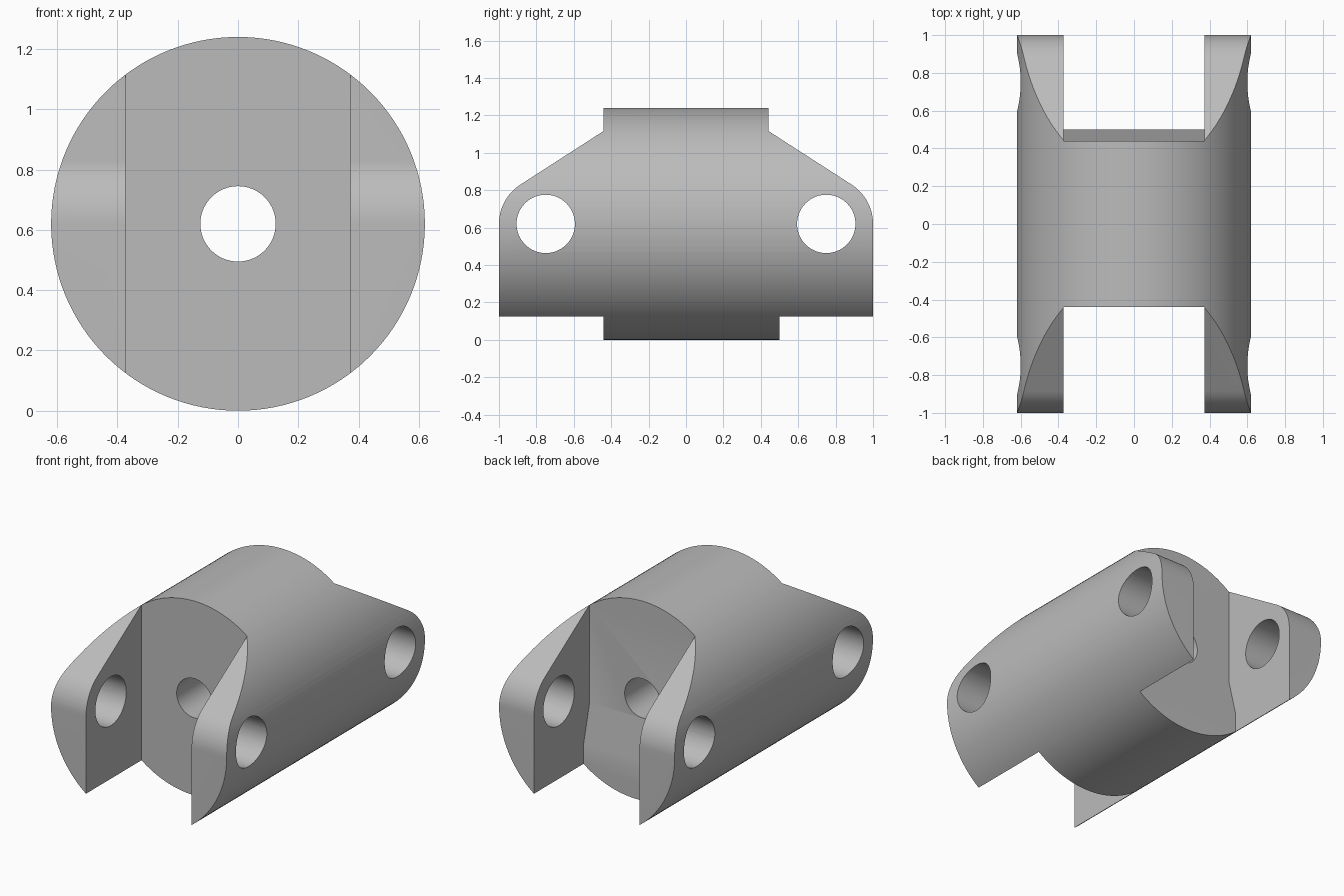
import bpy
import bmesh
from math import sin, cos, radians, pi
from mathutils import Vector

if "Cube" in bpy.data.objects:
    bpy.data.objects.remove(bpy.data.objects["Cube"], do_unlink=True)

R = 0.62          # body radius, also the height of its axis
SLOT = 0.373      # half width of the end slots
STEP = 0.44       # where the slots begin
PIN_Y = 0.75      # position of the cross holes


def prism(name, outline, half_width):
    """Extrude a closed (y, z) outline along x."""
    bm = bmesh.new()
    face = bm.faces.new([bm.verts.new((-half_width, y, z)) for y, z in outline])
    out = bmesh.ops.extrude_face_region(bm, geom=[face])
    verts = [g for g in out["geom"] if isinstance(g, bmesh.types.BMVert)]
    bmesh.ops.translate(bm, verts=verts, vec=Vector((2 * half_width, 0, 0)))
    bmesh.ops.recalc_face_normals(bm, faces=bm.faces)
    mesh = bpy.data.meshes.new(name)
    bm.to_mesh(mesh)
    bm.free()
    obj = bpy.data.objects.new(name, mesh)
    bpy.context.collection.objects.link(obj)
    return obj


def cylinder(name, radius, depth, location, rotation, sides):
    bpy.ops.mesh.primitive_cylinder_add(vertices=sides, radius=radius, depth=depth,
                                        location=location, rotation=rotation)
    obj = bpy.context.object
    obj.name = name
    return obj


def cut(target, cutter, operation="DIFFERENCE"):
    """Apply a boolean and discard the cutter."""
    cutter.hide_render = True
    mod = target.modifiers.new(cutter.name, "BOOLEAN")
    mod.operation = operation
    mod.solver = "EXACT"
    mod.object = cutter
    bpy.context.view_layer.objects.active = target
    bpy.ops.object.modifier_apply(modifier=mod.name)
    bpy.data.objects.remove(cutter, do_unlink=True)


# Round body lying along y
body = cylinder("clevis_body", R, 2, (0, 0, R), (pi / 2, 0, 0), 128)

# Side profile: sloped shoulders ending in rounded ear tips
ear = 0.25
tip = [(PIN_Y + ear * cos(radians(a)), R + ear * sin(radians(a)))
       for a in [58 * i / 16 for i in range(17)]]
half = [(1, -0.1)] + tip + [(STEP, 1.117), (STEP, 1.4)]
outline = half + [(-y, z) for y, z in reversed(half)]
cut(body, prism("side_profile", outline, 0.8), "INTERSECT")

# Front slot with a flat wall, back slot with a sloped step in its wall
cut(body, prism("front_slot", [(-STEP, -0.2), (-STEP, 1.5), (-1.2, 1.5), (-1.2, -0.2)], SLOT))
cut(body, prism("back_slot", [(0.5, -0.2), (0.5, 0.25), (STEP, 0.49), (STEP, 1.5),
                              (1.2, 1.5), (1.2, -0.2)], SLOT))

# Bore through the middle and a pin hole through each pair of ears
cut(body, cylinder("centre_bore", 0.125, 1.6, (0, 0, R), (pi / 2, 0, 0), 64))
for side in (-1, 1):
    cut(body, cylinder("pin_hole", 0.156, 2, (0, side * PIN_Y, R), (0, pi / 2, 0), 64))

# Single grey metal
grey = bpy.data.materials.new("grey_metal")
grey.use_nodes = True
colour = (0.5, 0.5, 0.5, 1)
grey.diffuse_color = colour
grey.node_tree.nodes["Principled BSDF"].inputs["Base Color"].default_value = colour
body.data.materials.clear()
body.data.materials.append(grey)
for poly in body.data.polygons:
    poly.material_index = 0

bpy.ops.object.select_all(action="DESELECT")
body.select_set(True)
bpy.context.view_layer.objects.active = body
bpy.ops.object.shade_smooth_by_angle(angle=radians(25))
